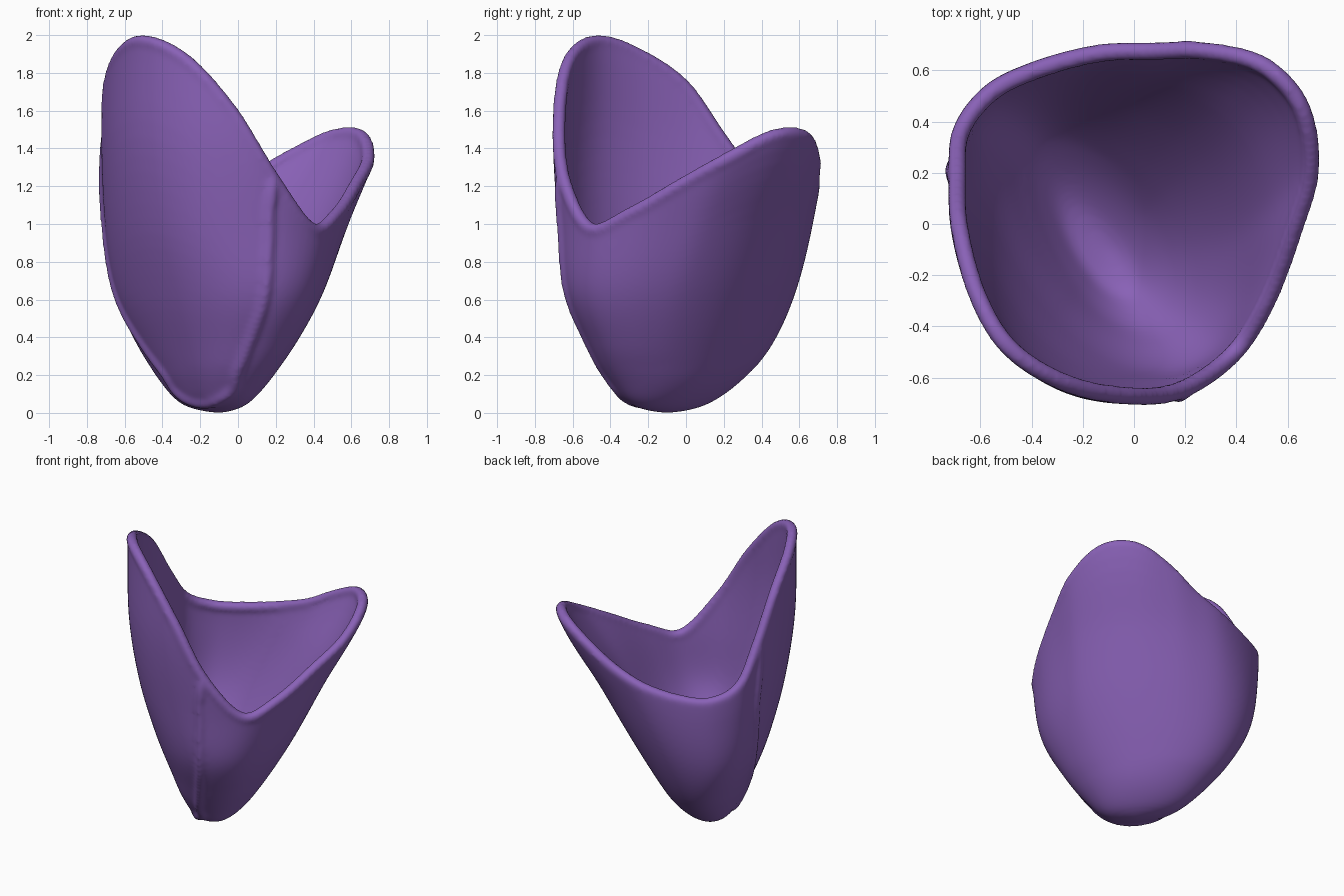
import bpy, bmesh, math
from mathutils import Vector
from mathutils.bvhtree import BVHTree

if "Cube" in bpy.data.objects:
    bpy.data.objects.remove(bpy.data.objects["Cube"])

R2 = math.sqrt(2)
SHEAR = .06

# Centre line of the opening's rim, counter-clockwise from the tall peak (x, y, z)
RIM = [(-.485, -.485, 1.965), (-.27, -.62, 1.86), (-.03, -.67, 1.59), (.18, -.65, 1.25),
       (.385, -.51, .975), (.52, -.30, 1.05), (.625, -.02, 1.21), (.69, .22, 1.345),
       (.65, .46, 1.465), (.50, .62, 1.465), (.28, .675, 1.36), (.08, .675, 1.25),
       (-.14, .665, 1.175), (-.38, .60, 1.13), (-.56, .51, 1.13), (-.675, .36, 1.22),
       (-.69, .18, 1.46), (-.68, -.02, 1.74), (-.61, -.28, 1.91)]

# Cross-sections at sqrt(z) = 0, .2, .4 ...: centre, reach back, reach front, side, side
SECTIONS = [(-.14, 0, 0, 0, 0), (-.15, .12, .13, .19, .24), (-.13, .23, .23, .32, .43),
            (-.10, .33, .34, .47, .62), (-.10, .49, .44, .61, .76),
            (-.06, .64, .57, .65, .81), (-.05, .87, .63, .68, .81),
            (-.04, 1.0, .63, .68, .80)]


def spline(pts, t, closed=False):
    n = len(pts)
    i = math.floor(t) if closed else max(0, min(int(t), n - 2))
    f = t - i
    pick = lambda k: pts[k % n] if closed else pts[max(0, min(k, n - 1))]
    a, b, c, d = (pick(i + k) for k in (-1, 0, 1, 2))
    return [q + .5 * f * (r - p + f * (2 * p - 5 * q + 4 * r - s + f * (3 * (q - r) + s - p)))
            for p, q, r, s in zip(a, b, c, d)]


def section(z):
    return spline(SECTIONS, math.sqrt(max(z, 0)) / .2)


def to_xyz(u, v, z):
    return Vector(((u + v) / R2, (u - v) / R2, z))


def shear(z):
    return SHEAR * min(1, math.sqrt(max(z, 0)) / .5)


def on_section(z, ang, k=1):
    uc, back, front, s1, s2 = section(z)
    cu, sv = math.cos(ang), math.sin(ang)
    u = uc + k * (cu * (back if cu > 0 else front) - shear(z) * sv)
    return to_xyz(u, k * sv * (s1 if sv > 0 else s2), z)


def tube(name, pts, radius, closed):
    cu = bpy.data.curves.new(name, 'CURVE')
    cu.dimensions = '3D'
    cu.bevel_depth, cu.bevel_resolution, cu.use_fill_caps = radius, 3, True
    sp = cu.splines.new('POLY')
    sp.points.add(len(pts) - 1)
    for p, co in zip(sp.points, pts):
        p.co = (*co, 1)
    sp.use_cyclic_u = closed
    ob = bpy.data.objects.new(name, cu)
    bpy.context.collection.objects.link(ob)
    return ob


# Cup wall: columns run from the pinched base up to the rim
COLS, ROWS = 114, 36
rim_pts = [Vector(spline(RIM, j * len(RIM) / COLS, True)) for j in range(COLS)]
bm = bmesh.new()
apex = bm.verts.new(to_xyz(SECTIONS[0][0], 0, 0))
grid = []
for p in rim_pts:
    u, v = (p.x + p.y) / R2, (p.x - p.y) / R2
    uc, back, front, s1, s2 = section(p.z)
    ev = v / (s1 if v > 0 else s2)
    du = u - uc + shear(p.z) * ev
    eu = du / (back if du > 0 else front)
    ang, k = math.atan2(ev, eu), math.hypot(eu, ev) + .045
    col = []
    for i in range(1, ROWS + 1):
        s = i / ROWS
        col.append(bm.verts.new(on_section(p.z * s * s, ang, 1 + (k - 1) * s ** 3)))
    grid.append(col)
for j in range(COLS):
    a, b = grid[j], grid[(j + 1) % COLS]
    bm.faces.new((apex, b[0], a[0]))
    for i in range(ROWS - 1):
        bm.faces.new((a[i], b[i], b[i + 1], a[i + 1]))
bm.normal_update()
tree = BVHTree.FromBMesh(bm)
me = bpy.data.meshes.new("cup_shell")
bm.to_mesh(me)
bm.free()
cup = bpy.data.objects.new("cup_shell", me)
bpy.context.collection.objects.link(cup)
sol = cup.modifiers.new("thickness", 'SOLIDIFY')
sol.thickness, sol.offset = .06, -1

# Rolled rim
rim = tube("rim", rim_pts, .037, True)


# Raised seam that frames the tall oval front panel
def seam_side(sign):
    side = []
    for z, u in ((.11, -.28), (.2, -.305), (.35, -.32), (.6, -.335), (.85, -.345), (1.08, -.35)):
        uc, _, front, _, _ = section(z)
        ang = math.acos(max(-.97, min(.3, (u - uc + sign * .8 * shear(z)) / front)))
        side.append(on_section(z, sign * ang))
    return side


path = [Vector(RIM[3])] + seam_side(1)[::-1] + [to_xyz(-.28, 0, .05)] + seam_side(-1) + [Vector(RIM[16])]
seam_pts = []
last = (len(path) - 1) * 6
for i in range(last + 1):
    co = Vector(spline(path, i / 6))
    loc, nor, _, _ = tree.find_nearest(co)
    blend = min(1, min(i, last - i) / 6)  # ends melt into the rim
    seam_pts.append(co.lerp(loc - nor * .014, blend))
seam = tube("seam", seam_pts, .036, False)

# Fuse the parts into one soft shell
bpy.ops.object.select_all(action='DESELECT')
for ob in (cup, rim, seam):
    ob.select_set(True)
bpy.context.view_layer.objects.active = cup
bpy.ops.object.convert(target='MESH')
bpy.ops.object.join()
rem = cup.modifiers.new("fuse", 'REMESH')
rem.mode, rem.voxel_size, rem.use_smooth_shade = 'VOXEL', .014, True
smo = cup.modifiers.new("soften", 'SMOOTH')
smo.factor, smo.iterations = .5, 9

mat = bpy.data.materials.new("purple")
mat.diffuse_color = (.25, .12, .47, 1)
mat.use_nodes = True
mat.node_tree.nodes["Principled BSDF"].inputs["Base Color"].default_value = mat.diffuse_color
cup.data.materials.clear()
cup.data.materials.append(mat)
